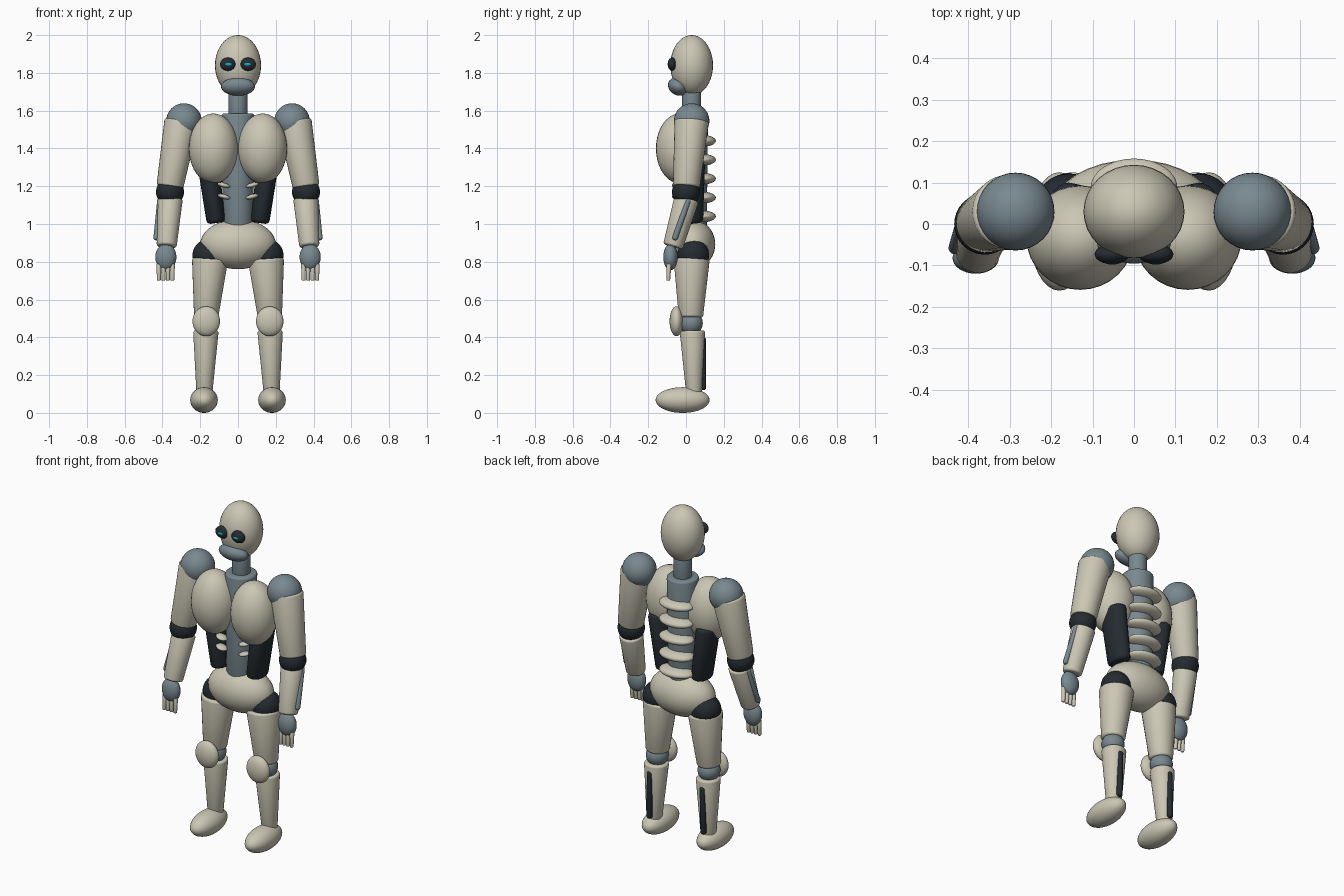
import bpy, bmesh, math
from mathutils import Vector

if "Cube" in bpy.data.objects:
    bpy.data.objects.remove(bpy.data.objects["Cube"])


def material(name, rgb):
    m = bpy.data.materials.new(name)
    m.diffuse_color = (*rgb, 1)
    m.use_nodes = True
    m.node_tree.nodes["Principled BSDF"].inputs["Base Color"].default_value = m.diffuse_color
    return m


SHELL = material("shell", (0.60, 0.57, 0.46))
METAL = material("metal", (0.19, 0.25, 0.28))
DARK = material("dark_rubber", (0.018, 0.024, 0.03))
GLOW = material("glow", (0.0, 0.5, 0.65))


def finish(name, bm, mat):
    mesh = bpy.data.meshes.new(name)
    bm.to_mesh(mesh)
    bm.free()
    mesh.materials.append(mat)
    ob = bpy.data.objects.new(name, mesh)
    bpy.context.collection.objects.link(ob)
    bpy.ops.object.select_all(action='DESELECT')
    ob.select_set(True)
    bpy.context.view_layer.objects.active = ob
    bpy.ops.object.shade_smooth_by_angle(angle=math.radians(35))
    return ob


def ellipsoid(name, loc, radii, mat, rot=(0, 0, 0)):
    bm = bmesh.new()
    bmesh.ops.create_uvsphere(bm, u_segments=32, v_segments=20, radius=1)
    bmesh.ops.scale(bm, vec=radii, verts=bm.verts)
    ob = finish(name, bm, mat)
    ob.location, ob.rotation_euler = loc, rot
    return ob


def limb(name, a, b, ra, rb, mat, bevel=0.012, stretch_y=1):
    """Tapered cylinder from a (radius ra) to b (radius rb) with rounded rims."""
    a, b = Vector(a), Vector(b)
    d = b - a
    bm = bmesh.new()
    bmesh.ops.create_cone(bm, cap_ends=True, segments=28,
                          radius1=ra, radius2=rb, depth=d.length)
    rims = [e for e in bm.edges if any(len(f.verts) > 4 for f in e.link_faces)]
    bmesh.ops.bevel(bm, geom=rims, offset=bevel, segments=3, profile=0.5, affect='EDGES')
    bmesh.ops.rotate(bm, verts=bm.verts,
                     matrix=Vector((0, 0, 1)).rotation_difference(d.normalized()).to_matrix())
    bmesh.ops.scale(bm, vec=(1, stretch_y, 1), verts=bm.verts)
    ob = finish(name, bm, mat)
    ob.location = (a + b) / 2
    return ob


# Head, jaw and neck
ellipsoid("head", (0, 0.03, 1.84), (0.122, 0.113, 0.16), SHELL)
ellipsoid("jaw", (0, -0.042, 1.727), (0.09, 0.056, 0.045), METAL, (math.radians(-30), 0, 0))
limb("neck", (0, 0.03, 1.57), (0, 0.03, 1.72), 0.05, 0.05, METAL)

# Torso core, pelvis and back ribs
limb("spine_column", (0, 0.03, 0.98), (0, 0.03, 1.585), 0.08, 0.087, METAL)
ellipsoid("pelvis", (0, 0.03, 0.893), (0.2, 0.125, 0.132), SHELL)
for i in range(5):
    ellipsoid(f"back_rib_{i}", (0, 0.087, 1.04 + 0.1 * i), (0.105, 0.071, 0.031), SHELL)

for side, s in (("right", 1), ("left", -1)):
    def n(part):
        return f"{side}_{part}"

    # Eyes
    ellipsoid(n("eye_socket"), (0.053 * s, -0.073, 1.846), (0.042, 0.024, 0.035), DARK)
    ellipsoid(n("eye_lens"), (0.052 * s, -0.086, 1.846), (0.025, 0.012, 0.014), GLOW)

    # Chest, waist pads and front rib tips
    ellipsoid(n("chest_plate"), (0.13 * s, -0.033, 1.40), (0.13, 0.126, 0.185), SHELL)
    limb(n("waist_pad"), (0.115 * s, 0.015, 1.005), (0.16 * s, 0.015, 1.33),
         0.05, 0.057, DARK, 0.02, 1.5)
    for i, z in enumerate((1.145, 1.205)):
        ellipsoid(n(f"rib_tip_{i}"), (0.075 * s, -0.045, z), (0.034, 0.03, 0.013), SHELL,
                  (0, math.radians(-15 * s), 0))

    # Arm
    ellipsoid(n("shoulder"), (0.286 * s, 0.03, 1.545), (0.094,) * 3, METAL)
    limb(n("upper_arm"), (0.299 * s, 0.03, 1.545), (0.361 * s, 0.002, 1.195), 0.091, 0.071, SHELL)
    ellipsoid(n("elbow"), (0.36 * s, 0.0, 1.17), (0.074,) * 3, DARK)
    limb(n("forearm"), (0.358 * s, 0.004, 1.135), (0.378 * s, -0.07, 0.88), 0.066, 0.053, SHELL)
    limb(n("forearm_rail"), (0.412 * s, 0.015, 1.135), (0.434 * s, -0.062, 0.915),
         0.015, 0.015, METAL)
    ellipsoid(n("hand"), (0.382 * s, -0.082, 0.825), (0.056, 0.038, 0.07), METAL)
    for i in range(4):
        x = (0.347 + 0.024 * i) * s
        limb(n(f"finger_{i}"), (x, -0.09, 0.79), (x, -0.094, 0.70), 0.013, 0.01, SHELL, 0.005)

    # Leg
    ellipsoid(n("hip"), (0.157 * s, 0.038, 0.835), (0.084,) * 3, DARK)
    limb(n("thigh"), (0.148 * s, 0.03, 0.815), (0.169 * s, 0.026, 0.505), 0.096, 0.064, SHELL)
    ellipsoid(n("knee"), (0.17 * s, 0.027, 0.475), (0.062,) * 3, METAL)
    ellipsoid(n("knee_cap"), (0.168 * s, -0.05, 0.485), (0.073, 0.037, 0.079), SHELL)
    limb(n("shin"), (0.17 * s, 0.034, 0.435), (0.178 * s, 0.043, 0.1), 0.068, 0.042, SHELL)
    limb(n("calf_piston"), (0.173 * s, 0.09, 0.40), (0.178 * s, 0.09, 0.12), 0.017, 0.017, DARK)
    ellipsoid(n("foot"), (0.18 * s, -0.018, 0.068), (0.073, 0.143, 0.068), SHELL)
